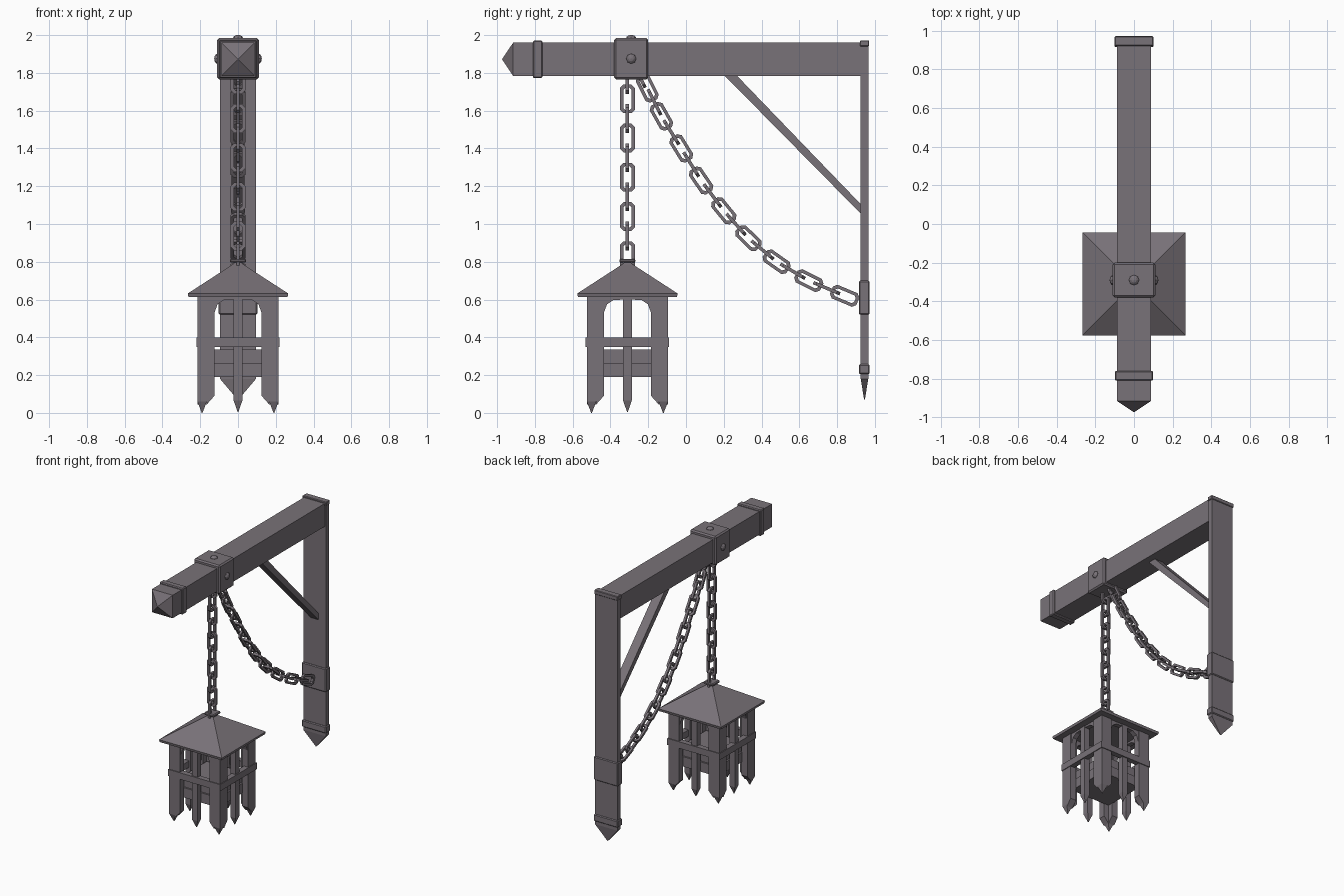
import bpy, bmesh
from mathutils import Vector

if "Cube" in bpy.data.objects:
    bpy.data.objects.remove(bpy.data.objects["Cube"])

iron = bpy.data.materials.new("grey iron")
iron.diffuse_color = (0.19, 0.168, 0.188, 1)
iron.use_nodes = True
iron.node_tree.nodes["Principled BSDF"].inputs["Base Color"].default_value = iron.diffuse_color
LY = -0.31            # lantern centre along the beam


def finish(name, bm, bevel=0):
    bmesh.ops.recalc_face_normals(bm, faces=bm.faces)
    me = bpy.data.meshes.new(name)
    bm.to_mesh(me)
    bm.free()
    me.materials.append(iron)
    ob = bpy.data.objects.new(name, me)
    bpy.context.collection.objects.link(ob)
    if bevel:
        m = ob.modifiers.new("bevel", 'BEVEL')
        m.width = bevel
        m.segments = 1
    return ob


def loft(bm, rings):
    """Skin a list of equal-length point rings and cap both ends."""
    vs = [[bm.verts.new(p) for p in r] for r in rings]
    n = len(vs[0])
    for a, b in zip(vs, vs[1:]):
        for i in range(n):
            bm.faces.new((a[i], a[(i + 1) % n], b[(i + 1) % n], b[i]))
    bm.faces.new(vs[0])
    bm.faces.new(vs[-1])


def rect(x0, x1, y0, y1, z):
    return [(x0, y0, z), (x1, y0, z), (x1, y1, z), (x0, y1, z)]


def box(name, x, y, z, bevel=0):
    bm = bmesh.new()
    loft(bm, [rect(*x, *y, z[0]), rect(*x, *y, z[1])])
    return finish(name, bm, bevel)


def spike(bm, x0, x1, y0, y1, top, base, tip):
    """Square bar with a pointed lower end."""
    cx, cy, e = (x0 + x1) / 2, (y0 + y1) / 2, 0.002
    loft(bm, [rect(x0, x1, y0, y1, top), rect(x0, x1, y0, y1, base),
              rect(cx - e, cx + e, cy - e, cy + e, tip)])


# beam with pointed front end
bm = bmesh.new()
loft(bm, [[(sx * w, y, 1.872 + sz * h) for sx, sz in ((-1, -1), (1, -1), (1, 1), (-1, 1))]
          for y, w, h in ((0.94, 0.088, 0.088), (-0.915, 0.088, 0.088), (-0.973, 0.002, 0.002))])
finish("beam", bm)
box("beam_end_band", (-0.099, 0.099), (-0.81, -0.76), (1.772, 1.972), 0.006)
box("beam_clamp", (-0.11, 0.11), (-0.38, -0.2), (1.765, 1.985), 0.01)

# clamp rivets: low eight-sided domes
for i, d in enumerate(((1, 0, 0), (-1, 0, 0), (0, 0, 1))):
    bm = bmesh.new()
    bmesh.ops.create_uvsphere(bm, u_segments=8, v_segments=6, radius=0.028)
    rot = Vector((0, 0, 1)).rotation_difference(Vector(d))
    for v in bm.verts:
        v.co.z *= 0.72
        v.co = rot @ v.co + Vector((0, -0.29, 1.875)) + Vector(d) * 0.106
    finish(f"clamp_rivet_{i}", bm)

# wall post with pointed foot and bands
bm = bmesh.new()
spike(bm, -0.095, 0.095, 0.925, 0.965, 1.96, 0.18, 0.07)
finish("wall_post", bm)
box("post_cap", (-0.1, 0.1), (0.921, 0.97), (1.94, 1.972), 0.004)
box("post_chain_band", (-0.102, 0.102), (0.915, 0.972), (0.52, 0.7), 0.006)
box("post_foot_band", (-0.102, 0.102), (0.915, 0.972), (0.205, 0.258), 0.006)

# diagonal brace
bm = bmesh.new()
loft(bm, [[(x, y, z) for y, z in ((0.2, 1.79), (0.265, 1.79), (0.93, 1.1), (0.93, 1.05))]
          for x in (-0.035, 0.035)])
finish("diagonal_brace", bm)


def link(bm, centre, along, across):
    """Chamfered rectangular chain link."""
    normal = along.cross(across)

    def ring(w, l, c, t):
        pts = ((w, l - c), (w - c, l), (c - w, l), (-w, l - c),
               (-w, c - l), (c - w, -l), (w - c, -l), (w, c - l))
        return [bm.verts.new(centre + across * u + along * v + normal * t) for u, v in pts]
    t = 0.009
    rings = [ring(0.039, 0.076, 0.018, -t), ring(0.039, 0.076, 0.018, t),
             ring(0.022, 0.059, 0.011, t), ring(0.022, 0.059, 0.011, -t)]
    for k in range(4):
        a, b = rings[k], rings[(k + 1) % 4]
        for i in range(8):
            j = (i + 1) % 8
            bm.faces.new((a[i], a[j], b[j], b[i]))


def chain(name, pts):
    """Links centred on the points, with turned links halfway between."""
    bm = bmesh.new()
    P = [Vector((0, y, z)) for y, z in pts]
    X = Vector((1, 0, 0))
    for i, p in enumerate(P):
        d = (P[min(i + 1, len(P) - 1)] - P[max(i - 1, 0)]).normalized()
        link(bm, p, d, d.cross(X))
        if i + 1 < len(P):
            link(bm, (p + P[i + 1]) / 2, (P[i + 1] - p).normalized(), X)
    finish(name, bm)


chain("hanging_chain", [(LY, 1.87 - 0.2075 * i) for i in range(1, 6)] )
chain("swag_chain", [(-0.205, 1.72), (-0.13, 1.57), (-0.025, 1.40), (0.08, 1.23), (0.2, 1.07),
                     (0.33, 0.925), (0.48, 0.80), (0.65, 0.70), (0.84, 0.62)])
bm = bmesh.new()
link(bm, Vector((0, LY, 1.765)), Vector((0, 0, 1)), Vector((1, 0, 0)))
link(bm, Vector((0, -0.25, 1.79)), Vector((0, 0.45, -0.89)).normalized(), Vector((1, 0, 0)))
finish("top_links", bm)

# lantern roof and its cap
bm = bmesh.new()
loft(bm, [rect(-r, r, LY - r, LY + r, z)
          for r, z in ((0.262, 0.613), (0.266, 0.632), (0.03, 0.785), (0.012, 0.8))])
finish("lantern_roof", bm)
box("roof_cap", (-0.042, 0.042), (LY - 0.042, LY + 0.042), (0.795, 0.816), 0.006)


def around(name, build, bevel=0):
    """Repeat a part built on the front side on all four lantern sides."""
    bm = bmesh.new()
    for turn in range(4):
        part = bmesh.new()
        build(part)
        for v in part.verts:
            x, y = v.co.x, v.co.y
            for _ in range(turn):
                x, y = -y, x
            v.co.x, v.co.y = x, y + LY
        me = bpy.data.meshes.new("part")
        part.to_mesh(me)
        part.free()
        bm.from_mesh(me)
        bpy.data.meshes.remove(me)
    return finish(name, bm, bevel)


def plate(bm, pts, y0, y1):
    loft(bm, [[(x, y, z) for x, z in pts] for y in (y0, y1)])


def corner_arms(bm):
    for s in (-1, 1):
        plate(bm, [(s * x, z) for x, z in ((0.165, 0.615), (0.165, 0.045), (0.125, 0.09), (0.125, 0.615))],
              -0.215, -0.165)


def arch_brackets(bm):
    for s in (-1, 1):
        plate(bm, [(s * x, z) for x, z in ((0.125, 0.615), (0.125, 0.53), (0.108, 0.575), (0.075, 0.597),
                                          (0.022, 0.6), (0.022, 0.615))], -0.208, -0.172)


around("corner_spikes", lambda b: spike(b, 0.165, 0.215, -0.215, -0.165, 0.615, 0.06, 0))
around("corner_arms", corner_arms)
around("arch_brackets", arch_brackets)
around("middle_bars", lambda b: spike(b, -0.023, 0.023, -0.212, -0.168, 0.615, 0.065, 0.005))
around("waist_band", lambda b: plate(b, [(-0.221, 0.35), (0.221, 0.35), (0.221, 0.4), (-0.221, 0.4)],
                                     -0.221, -0.18))

# lantern floor tray
box("floor_base", (-0.168, 0.168), (LY - 0.168, LY + 0.168), (0.19, 0.265))
box("floor_step", (-0.155, 0.155), (LY - 0.155, LY + 0.155), (0.265, 0.335))
